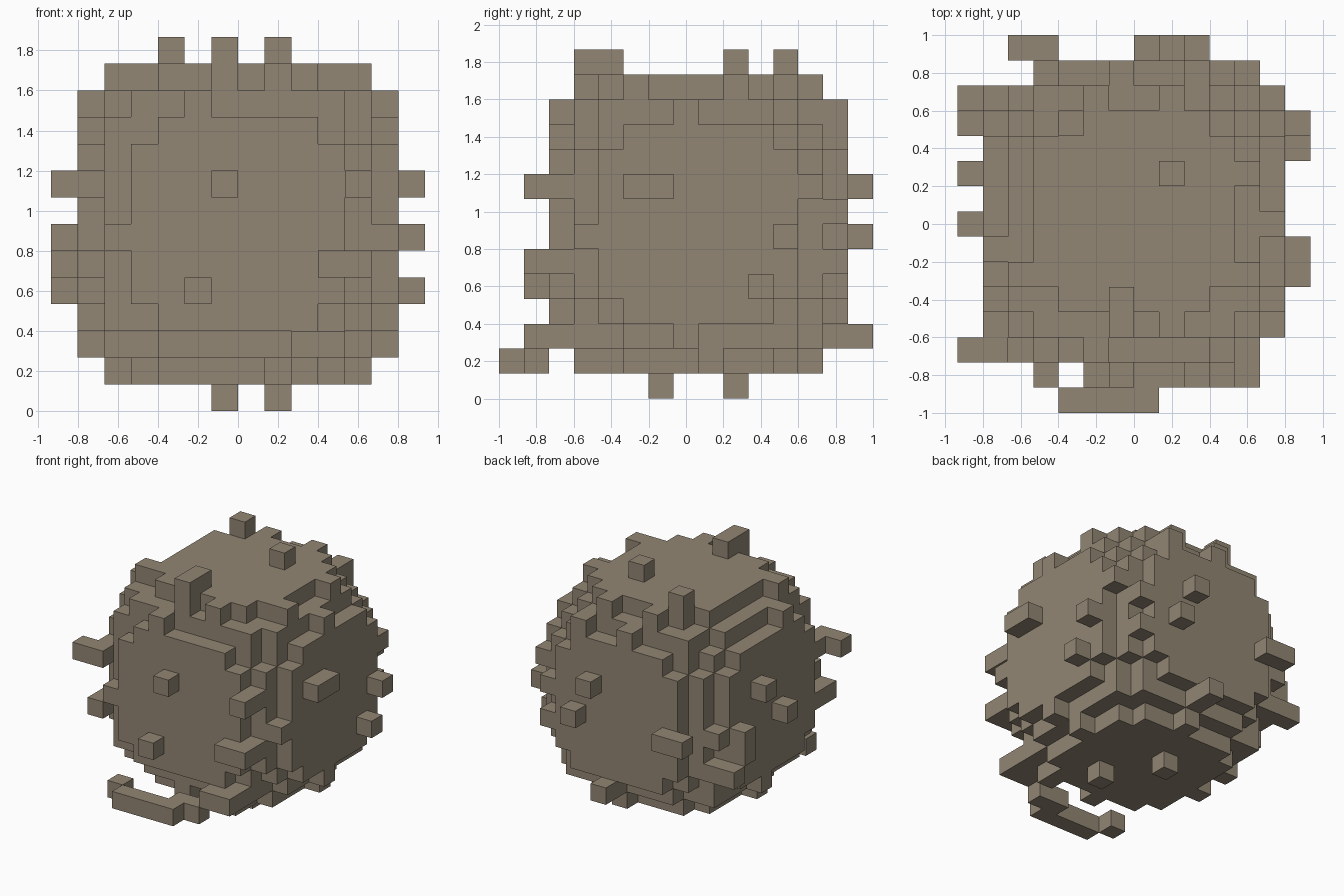
import bpy
import bmesh
import random
from mathutils import Vector

cube = bpy.data.objects.get("Cube")
if cube:
    bpy.data.objects.remove(cube, do_unlink=True)

U = 2 / 15                           # size of one block
ORIGIN = Vector((-7, -7.5, 0)) * U   # corner of block (0, 0, 0)
CENTRE = Vector((7, 8, 7))           # middle of the ball, in blocks
SIDES = [Vector(d) for d in ((1, 0, 0), (-1, 0, 0), (0, 1, 0),
                             (0, -1, 0), (0, 0, 1), (0, 0, -1))]

stone = bpy.data.materials.new("warm_grey_brown")
stone.use_nodes = True
colour = (0.29, 0.24, 0.175, 1)
stone.diffuse_color = colour
stone.node_tree.nodes["Principled BSDF"].inputs["Base Color"].default_value = colour


def layer(axis, level, pairs):
    """Blocks lying in one layer across the given axis."""
    cells = set()
    for pair in pairs:
        cell = list(pair)
        cell.insert(axis, level)
        cells.add(tuple(cell))
    return cells


def build_blocks(name, cells, solid):
    """Mesh of the exposed sides of the given blocks."""
    bm = bmesh.new()
    corners = {}

    def corner(p):
        key = tuple(round(c) for c in p)
        if key not in corners:
            corners[key] = bm.verts.new(ORIGIN + Vector(key) * U)
        return corners[key]

    for cell in sorted(cells):
        middle = Vector(cell) + Vector((0.5, 0.5, 0.5))
        for side in SIDES:
            if tuple(int(c) for c in Vector(cell) + side) in solid:
                continue
            a = Vector((side.y, side.z, side.x)) / 2
            b = side.cross(a)
            hub = middle + side / 2
            bm.faces.new([corner(hub + s * a + t * b)
                          for s, t in ((-1, -1), (1, -1), (1, 1), (-1, 1))])
    mesh = bpy.data.meshes.new(name)
    bm.to_mesh(mesh)
    bm.free()
    mesh.materials.append(stone)
    obj = bpy.data.objects.new(name, mesh)
    bpy.context.collection.objects.link(obj)


# Ball: a sphere clipped to a smaller box, with a rough edge
random.seed(4)
ball = set()
for i in range(1, 13):
    for j in range(2, 14):
        for k in range(1, 13):
            offset = Vector((i + 0.5, j + 0.5, k + 0.5)) - CENTRE
            reach = offset.length_squared
            widest = max(abs(c) for c in offset)
            if reach < 49 or (reach < 53 and widest < 5 and random.random() < 0.4):
                ball.add((i, j, k))

# Stray blocks along the rim of each flat side
X, Y, Z = range(3)
ball |= layer(Y, 2, [(2, 6), (5, 11), (11, 8), (11, 5), (9, 2), (10, 2)])
ball |= layer(X, 12, [(7, 11), (3, 6), (12, 8), (7, 2)])
ball |= layer(Z, 12, [(2, 5), (5, 12), (8, 12), (11, 9), (11, 5), (8, 3), (6, 3)])
ball |= layer(X, 1, [(6, 11), (8, 2), (12, 4), (12, 6), (3, 8), (3, 5), (2, 8), (2, 5)])
ball |= layer(Y, 13, [(6, 11), (9, 11), (7, 2), (11, 7), (11, 5)])
ball |= layer(Z, 1, [(2, 7), (11, 8), (6, 3), (9, 3), (7, 12)])

# Studs standing out from the six sides
studs = {
    "front_studs": layer(Y, 1, [(6, 8), (11, 8), (10, 5), (11, 5), (5, 4)]),
    "back_studs": layer(Y, 14, [(8, 8), (9, 6), (7, 2), (2, 6), (3, 6)]),
    "left_studs": layer(X, 13, [(5, 8), (6, 8), (11, 6), (10, 4)]),
    "right_studs": layer(X, 0, [(9, 8), (7, 6), (12, 4), (11, 5), (11, 6), (2, 8)]),
    "top_studs": layer(Z, 13, [(6, 3), (6, 4), (4, 11), (8, 9)]),
    "bottom_studs": layer(Z, 0, [(6, 9), (8, 6)]),
}

# Curled strand in front of the base
strand = layer(Z, 1, [(3, 1), (7, 1), (8, 1)] + [(i, 0) for i in range(4, 8)])
strand |= layer(Z, 2, [(9, 1), (10, 1)])

solid = ball | strand | set().union(*studs.values())
build_blocks("ball", ball, solid)
build_blocks("front_strand", strand, solid)
for name, cells in studs.items():
    build_blocks(name, cells, solid)
